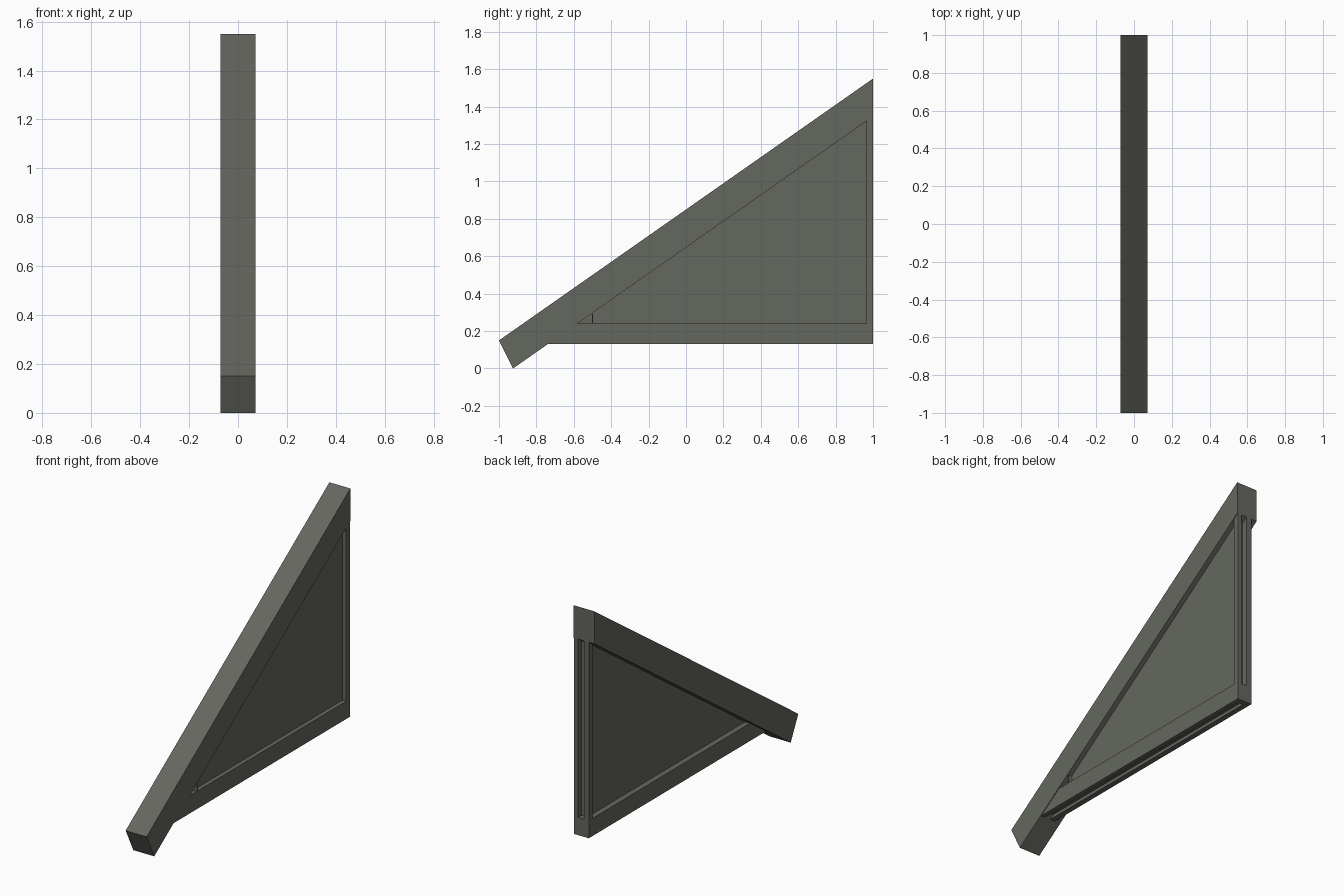
import bpy, bmesh

if "Cube" in bpy.data.objects:
    bpy.data.objects.remove(bpy.data.objects["Cube"])

mat = bpy.data.materials.new("dark grey")
mat.diffuse_color = (0.13, 0.135, 0.115, 1)
mat.use_nodes = True
mat.node_tree.nodes["Principled BSDF"].inputs["Base Color"].default_value = mat.diffuse_color


def prism(name, profile, x0, x1):
    """Extrude a (y, z) profile from x0 to x1."""
    bm = bmesh.new()
    face = bm.faces.new([bm.verts.new((x0, y, z)) for y, z in profile])
    ext = bmesh.ops.extrude_face_region(bm, geom=[face])
    moved = [v for v in ext["geom"] if isinstance(v, bmesh.types.BMVert)]
    bmesh.ops.translate(bm, verts=moved, vec=(x1 - x0, 0, 0))
    bmesh.ops.recalc_face_normals(bm, faces=bm.faces)
    mesh = bpy.data.meshes.new(name)
    bm.to_mesh(mesh)
    bm.free()
    mesh.materials.append(mat)
    obj = bpy.data.objects.new(name, mesh)
    bpy.context.collection.objects.link(obj)
    return obj


def under(y):
    """Height of the rafter's underside."""
    return (y + 0.925) * 0.7


# Sloping rafter
prism("rafter", [(-1, 0.15), (-0.925, 0), (1, under(1)), (1, 1.55)], -0.072, 0.072)

# Triangular infill panel between the trims
prism("infill_panel", [(-0.71, 0.15), (0.965, 0.15), (0.965, under(0.965))], 0.002, 0.041)

# Bottom rails and back posts on both sides of the panel
for side, x0, x1 in (("left", -0.032, 0.002), ("right", 0.041, 0.068)):
    prism("bottom_rail_" + side,
          [(-0.74, 0.13), (1, 0.13), (1, 0.24), (-0.582, 0.24)], x0, x1)
    prism("back_post_" + side,
          [(0.965, 0.24), (1, 0.24), (1, under(1)), (0.965, under(0.965))], x0, x1)

# Block closing the back end of the rails
prism("rail_end_block", [(0.965, 0.13), (1, 0.13), (1, 0.24), (0.965, 0.24)], 0.002, 0.041)

# Thin joint plate near the front corner
prism("joint_plate", [(-0.502, 0.14), (-0.498, 0.14), (-0.498, 0.29), (-0.502, 0.29)], 0.041, 0.07)
